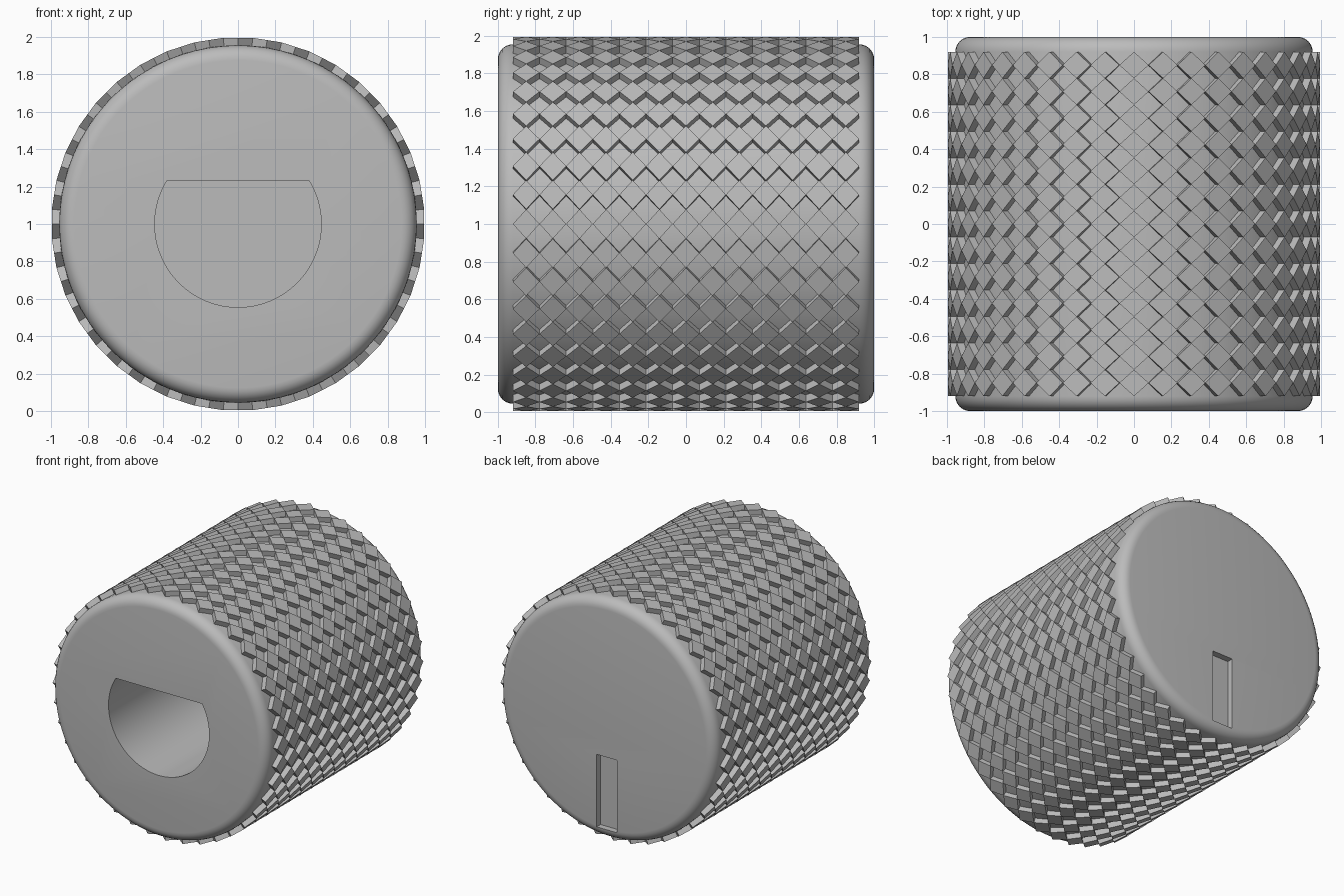
import bpy, bmesh, math
from mathutils import Matrix, Vector

cube = bpy.data.objects.get("Cube")
if cube:
    bpy.data.objects.remove(cube)

grey = bpy.data.materials.new("metal grey")
grey.use_nodes = True
colour = (0.5, 0.5, 0.5, 1)
grey.diffuse_color = colour
grey.node_tree.nodes["Principled BSDF"].inputs["Base Color"].default_value = colour

MID = 1.0            # height of the knob axis
BODY_R = 0.955
FILLET = 0.08
ROWS, COLUMNS = 40, 13
KNURL_HALF = 0.92


def finish(bm, name):
    bmesh.ops.recalc_face_normals(bm, faces=bm.faces)
    mesh = bpy.data.meshes.new(name)
    bm.to_mesh(mesh)
    bm.free()
    obj = bpy.data.objects.new(name, mesh)
    bpy.context.collection.objects.link(obj)
    mesh.materials.append(grey)
    return obj


def prism(outline, y0, y1, name):
    """Extrude an x, z outline along y."""
    bm = bmesh.new()
    face = bm.faces.new([bm.verts.new((x, y0, z)) for x, z in outline])
    out = bmesh.ops.extrude_face_region(bm, geom=[face])
    moved = [v for v in out["geom"] if isinstance(v, bmesh.types.BMVert)]
    bmesh.ops.translate(bm, verts=moved, vec=(0, y1 - y0, 0))
    return finish(bm, name)


# Body: plain cylinder with rounded rims
bm = bmesh.new()
bmesh.ops.create_cone(bm, cap_ends=True, segments=128, radius1=BODY_R, radius2=BODY_R, depth=2,
                      matrix=Matrix.Translation((0, 0, MID)) @ Matrix.Rotation(math.pi / 2, 4, "X"))
rims = [e for e in bm.edges if abs(e.verts[0].co.y - e.verts[1].co.y) < 0.01]
bmesh.ops.bevel(bm, geom=rims, offset=FILLET, segments=6, profile=0.5, affect="EDGES")
body = finish(bm, "knob_body")

# D-shaped shaft hole in the front
HOLE_R, FLAT = 0.445, 0.23
start = math.asin(FLAT / HOLE_R)
sweep = math.pi + 2 * start
arc = [math.pi - start + sweep * i / 64 for i in range(65)]
hole = prism([(HOLE_R * math.cos(a), MID + HOLE_R * math.sin(a)) for a in arc], -1.2, 0.6, "shaft_hole_cutter")

# Shallow pointer slot in the back
slot = prism([(-0.09, 0.12), (0.09, 0.12), (0.09, 0.7), (-0.09, 0.7)], 0.95, 1.2, "pointer_slot_cutter")

bpy.context.view_layer.objects.active = body
body.select_set(True)
for cutter in (hole, slot):
    mod = body.modifiers.new("cut", "BOOLEAN")
    mod.operation = "DIFFERENCE"
    mod.solver = "EXACT"
    mod.object = cutter
    bpy.ops.object.modifier_apply(modifier=mod.name)
    bpy.data.objects.remove(cutter)
bpy.ops.object.shade_smooth_by_angle(angle=math.radians(30))

# Knurling: flat diamond studs touching tip to tip
bm = bmesh.new()
pitch = 2 * KNURL_HALF / COLUMNS
half = math.tan(math.pi / ROWS)
for row in range(ROWS):
    turn = Matrix.Translation((0, 0, MID)) @ Matrix.Rotation(2 * math.pi * row / ROWS, 4, "Y")
    for col in range(COLUMNS):
        y = -KNURL_HALF + (col + 0.5) * pitch
        tips = [(half, 0), (0, pitch / 2), (-half, 0), (0, -pitch / 2)]
        top, base = ([bm.verts.new(turn @ Vector((dx * r, y + dy, r))) for dx, dy in tips]
                     for r in (0.995, 0.94))
        bm.faces.new(top)
        for i in range(4):
            j = (i + 1) % 4
            bm.faces.new((top[i], base[i], base[j], top[j]))
finish(bm, "diamond_knurling")
